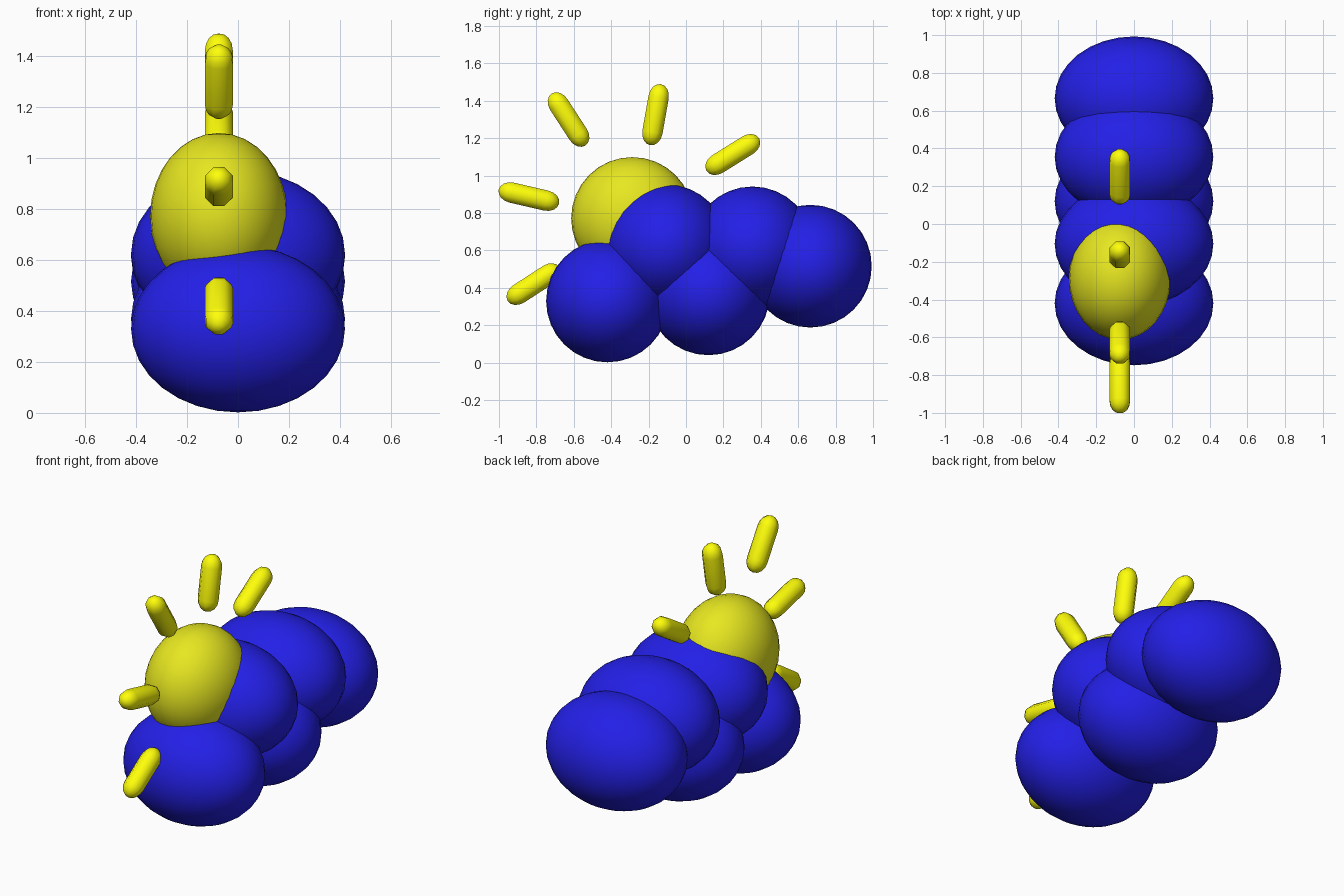
import bpy, bmesh
from math import radians
from mathutils import Matrix

if "Cube" in bpy.data.objects:
    bpy.data.objects.remove(bpy.data.objects["Cube"])


def material(name, rgb):
    m = bpy.data.materials.new(name)
    m.diffuse_color = (*rgb, 1)
    m.use_nodes = True
    m.node_tree.nodes["Principled BSDF"].inputs["Base Color"].default_value = m.diffuse_color
    return m


blue = material("cloud_blue", (0.017, 0.014, 0.8))
gold = material("sun_yellow", (0.8, 0.8, 0.015))
bright = material("ray_yellow", (1.0, 1.0, 0.003))


def finish(bm, name, mat, loc):
    me = bpy.data.meshes.new(name)
    bm.to_mesh(me)
    bm.free()
    me.materials.append(mat)
    for p in me.polygons:
        p.use_smooth = True
    ob = bpy.data.objects.new(name, me)
    ob.location = loc
    bpy.context.collection.objects.link(ob)
    return ob


def ellipsoid(name, mat, loc, size):
    bm = bmesh.new()
    bmesh.ops.create_uvsphere(bm, u_segments=32, v_segments=16, radius=1)
    bmesh.ops.scale(bm, vec=size, verts=bm.verts)
    return finish(bm, name, mat, loc)


def ray(name, loc, angle):
    # Eight-sided capsule: a sphere cut at its equator and pulled apart
    bm = bmesh.new()
    bmesh.ops.create_uvsphere(bm, u_segments=8, v_segments=8, radius=0.059)
    bmesh.ops.rotate(bm, matrix=Matrix.Rotation(radians(22.5), 3, 'Z'), verts=bm.verts)
    equator = [e for e in bm.edges if all(abs(v.co.z) < 1e-4 for v in e.verts)]
    bmesh.ops.split_edges(bm, edges=equator)
    for f in bm.faces:
        f.tag = f.calc_center_median().z > 0
    for v in bm.verts:
        up = v.link_faces[0].tag
        v.co.z = v.co.z * 1.2 + (0.095 if up else -0.095)
    rims = [e for e in bm.edges if e.is_boundary]
    bmesh.ops.bridge_loops(bm, edges=rims)
    bmesh.ops.recalc_face_normals(bm, faces=bm.faces)
    ob = finish(bm, name, bright, loc)
    # angle is measured from +y towards +z
    ob.rotation_euler.x = radians(angle - 90)
    return ob


# Cloud puffs, given as (y, z)
puffs = [(-0.42, 0.33), (0.12, 0.368), (-0.105, 0.625), (0.355, 0.614), (0.665, 0.516)]
for i, (y, z) in enumerate(puffs):
    ellipsoid(f"cloud_puff_{i + 1}", blue, (0, y, z), (0.42, 0.328, 0.328))

# Sun behind the cloud
ellipsoid("sun", gold, (-0.075, -0.287, 0.772), (0.27, 0.327, 0.327))

# Sun rays, given as (y, z, angle)
rays = [(-0.814, 0.42, 33), (-0.84, 0.888, -13), (-0.628, 1.3, -57),
        (-0.163, 1.326, 80), (0.25, 1.113, 32)]
for i, (y, z, a) in enumerate(rays):
    ray(f"sun_ray_{i + 1}", (-0.075, y, z), a)
